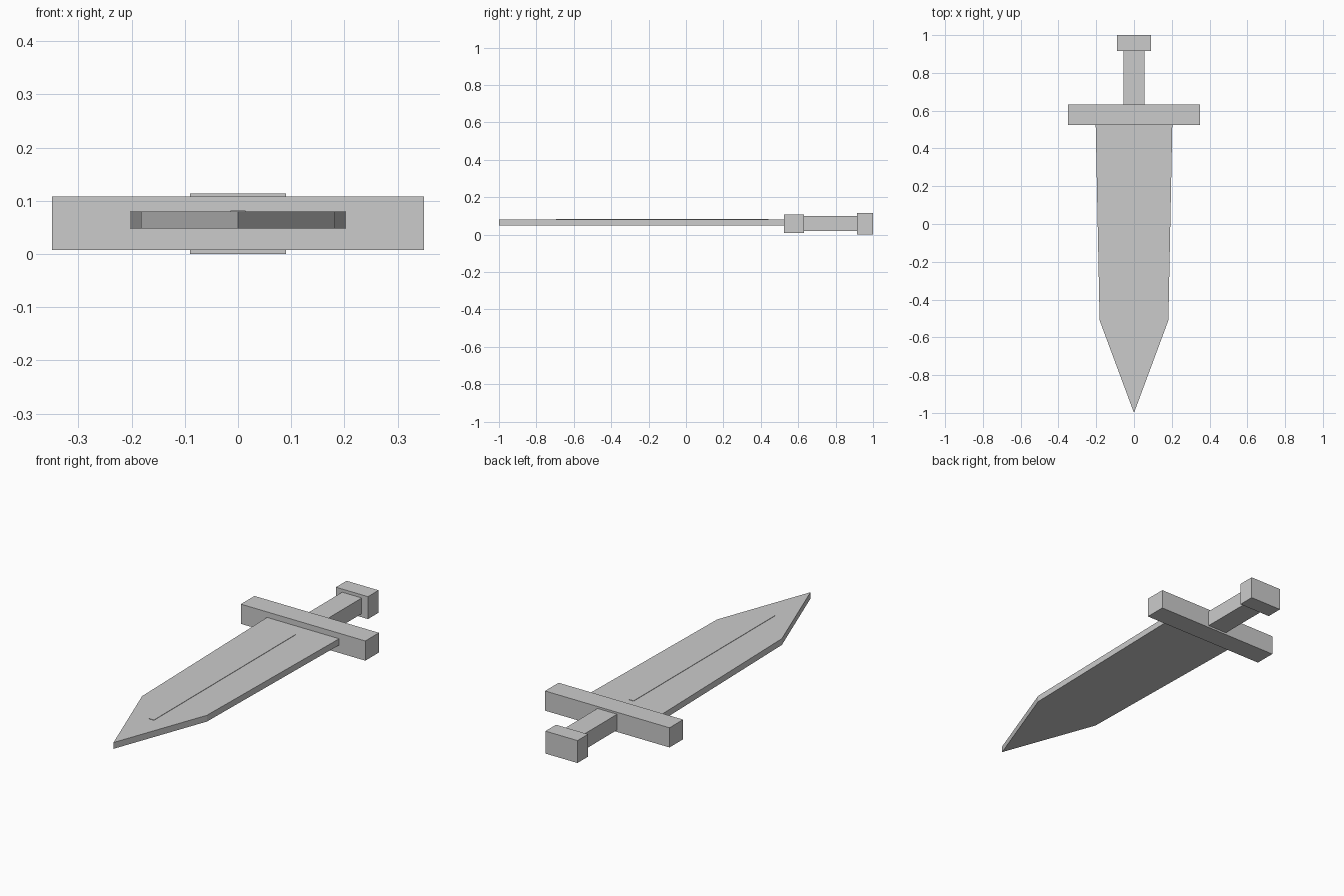
import bpy, bmesh

if "Cube" in bpy.data.objects:
    bpy.data.objects.remove(bpy.data.objects["Cube"])


def make_object(name, bm):
    bmesh.ops.recalc_face_normals(bm, faces=bm.faces)
    mesh = bpy.data.meshes.new(name)
    bm.to_mesh(mesh)
    bm.free()
    obj = bpy.data.objects.new(name, mesh)
    bpy.context.collection.objects.link(obj)
    return obj


def box(name, half_width, y0, y1, z0, z1):
    """Box centred on x = 0."""
    bm = bmesh.new()
    bmesh.ops.create_cube(bm, size=1)
    for v in bm.verts:
        v.co = (v.co.x * 2 * half_width,
                y1 if v.co.y > 0 else y0,
                z1 if v.co.z > 0 else z0)
    return make_object(name, bm)


def slab(name, half_profile, z0, z1):
    """Mirror a half outline that starts on the centre line, then extrude it up."""
    outline = half_profile + [(-x, y) for x, y in reversed(half_profile) if x > 0]
    bm = bmesh.new()
    face = bm.faces.new([bm.verts.new((x, y, z0)) for x, y in outline])
    new = bmesh.ops.extrude_face_region(bm, geom=[face])["geom"]
    bmesh.ops.translate(bm, vec=(0, 0, z1 - z0),
                        verts=[g for g in new if isinstance(g, bmesh.types.BMVert)])
    return make_object(name, bm)


# Tapered blade with pointed tip
slab("blade", [(0, -1.0), (0.182, -0.51), (0.203, 0.535)], 0.048, 0.08)

# Thin raised strip along the top of the blade
box("blade_ridge", 0.014, -0.695, 0.44, 0.07, 0.082)

# Hilt
box("crossguard", 0.35, 0.523, 0.632, 0.008, 0.108)
box("grip", 0.055, 0.62, 0.925, 0.018, 0.098)
box("pommel", 0.09, 0.915, 1.0, 0.0, 0.114)
